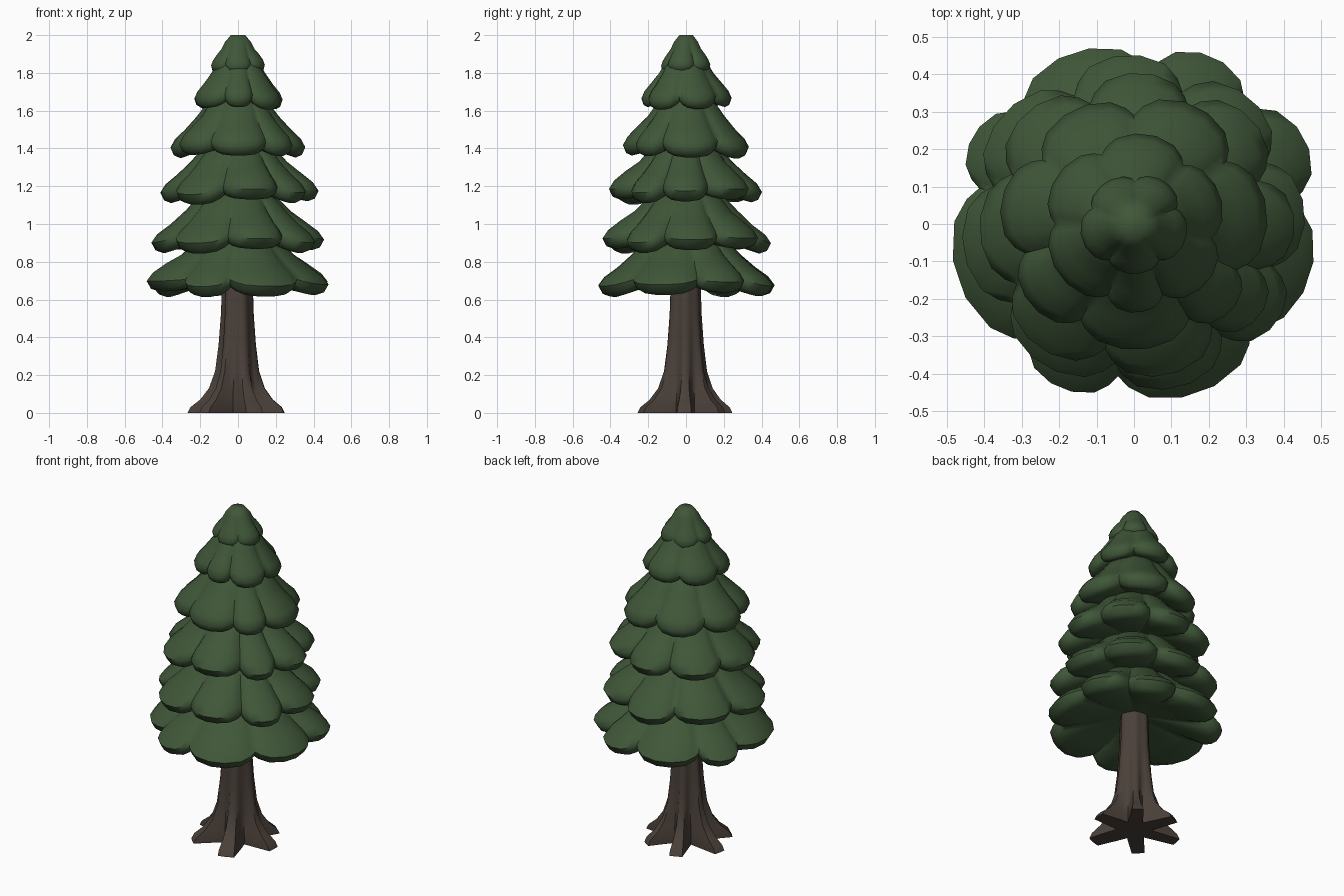
import bpy, bmesh, math, random

random.seed(4)
cube = bpy.data.objects.get("Cube")
if cube:
    bpy.data.objects.remove(cube)


def material(name, rgb):
    m = bpy.data.materials.new(name)
    m.use_nodes = True
    m.diffuse_color = (*rgb, 1)
    bsdf = next(n for n in m.node_tree.nodes if n.type == 'BSDF_PRINCIPLED')
    bsdf.inputs["Base Color"].default_value = (*rgb, 1)
    bsdf.inputs["Roughness"].default_value = 0.9
    return m


def loft(name, rings, mat, angle):
    """Skin a stack of closed rings of equal length and cap both ends."""
    bm = bmesh.new()
    rows = [[bm.verts.new(p) for p in ring] for ring in rings]
    n = len(rows[0])
    for a, b in zip(rows, rows[1:]):
        for i in range(n):
            j = (i + 1) % n
            bm.faces.new((a[i], a[j], b[j], b[i]))
    bm.faces.new(rows[0])
    bm.faces.new(rows[-1])
    bmesh.ops.recalc_face_normals(bm, faces=bm.faces)
    mesh = bpy.data.meshes.new(name)
    bm.to_mesh(mesh)
    bm.free()
    mesh.materials.append(mat)
    ob = bpy.data.objects.new(name, mesh)
    bpy.context.collection.objects.link(ob)
    bpy.ops.object.select_all(action='DESELECT')
    ob.select_set(True)
    bpy.context.view_layer.objects.active = ob
    bpy.ops.object.shade_smooth_by_angle(angle=math.radians(angle))


def sectors(bounds, steps):
    """Yield (sector index, position -1..1 across it, angle) around the circle."""
    for k, a in enumerate(bounds):
        b = bounds[(k + 1) % len(bounds)]
        b += 360 if b <= a else 0
        for t in steps:
            yield k, t, math.radians(a + (b - a) * (t + 1) / 2)


def polar(r, ang, z):
    return (r * math.cos(ang), r * math.sin(ang), z)


green = material("pine green", (0.050, 0.094, 0.040))
brown = material("bark brown", (0.068, 0.051, 0.041))

# Foliage profile: height above the hem, radius factor, notch depth, notch lift
PROFILE = [(0.09, 0.15, 0.00, 0.0), (0.035, 0.60, 0.05, 0.5), (0.0, 0.88, 0.11, 1.0),
           (0.014, 0.97, 0.14, 1.0), (0.055, 1.02, 0.16, 0.7), (0.10, 0.95, 0.15, 0.4),
           (0.15, 0.80, 0.11, 0.2), (0.22, 0.62, 0.06, 0.0), (0.28, 0.49, 0.03, 0.0),
           (0.34, 0.27, 0.0, 0.0)]
LOBE_STEPS = (-1, -0.85, -0.6, -0.2, 0.2, 0.6, 0.85)


def tier(name, hem, radius, scale, bounds):
    lobes = [(random.uniform(-0.03, 0.02), random.uniform(-0.01, 0.025)) for _ in bounds]
    rings = []
    for h, f, notch, lift in PROFILE:
        ring = []
        for k, t, ang in sectors(bounds, LOBE_STEPS):
            w = 1 - abs(t) ** 3
            grow, rise = lobes[k]
            r = radius * (f - notch * (1 - w) + grow * w * f)
            r *= 1 + 0.02 * math.cos(2 * ang)
            z = hem + h * scale + 0.045 * scale * lift * (1 - w)
            if 0.6 < f and h < 0.2:
                z += rise * w * scale
            ring.append(polar(r, ang, z))
        rings.append(ring)
    loft(name, rings, green, 55)


# Foliage tiers from the lowest skirt to the crown, with the notch angles of each
tier("foliage_skirt", 0.62, 0.485, 1.0, [-132, -96, -42, 8, 46, 84, 135, 167])
tier("foliage_lower", 0.85, 0.445, 1.0, [-98, -52, -17, 25, 70, 115, 165, 213])
tier("foliage_middle", 1.11, 0.405, 1.0, [-103, -53, -20, 19, 65, 110, 158, 207])
tier("foliage_upper", 1.35, 0.345, 1.0, [-119, -60, -24, 34, 90, 145, 195])
tier("foliage_high", 1.61, 0.24, 0.85, [-110, -68, -10, 50, 115, 180])
tier("foliage_crown", 1.795, 0.137, 0.205 / 0.34, [-125, -55, 20, 88, 160])

# Trunk with ridges that spread into roots: height, groove radius, ridge radius
TRUNK = [(0, 0.095, 0.26), (0.03, 0.095, 0.245), (0.07, 0.093, 0.195), (0.13, 0.088, 0.15),
         (0.22, 0.083, 0.118), (0.36, 0.08, 0.1), (0.52, 0.075, 0.088), (0.75, 0.07, 0.08)]
roots = [3, 55, 109, 175, 217, 290]
reach = [0.95, 0.9, 0.97, 1.03, 0.98, 1.0]
grooves = [(a + b) / 2 for a, b in zip([roots[-1] - 360] + roots, roots)]
rings = []
for z, low, high in TRUNK:
    ring = []
    for k, t, ang in sectors(grooves, (-1, -0.6, -0.28, 0, 0.28, 0.6)):
        w = max(0, 1 - max(0, abs(t) - 0.28) / 0.72) ** 2
        ring.append(polar(low + (high * reach[k] - low) * w, ang, z))
    rings.append(ring)
loft("trunk", rings, brown, 55)
